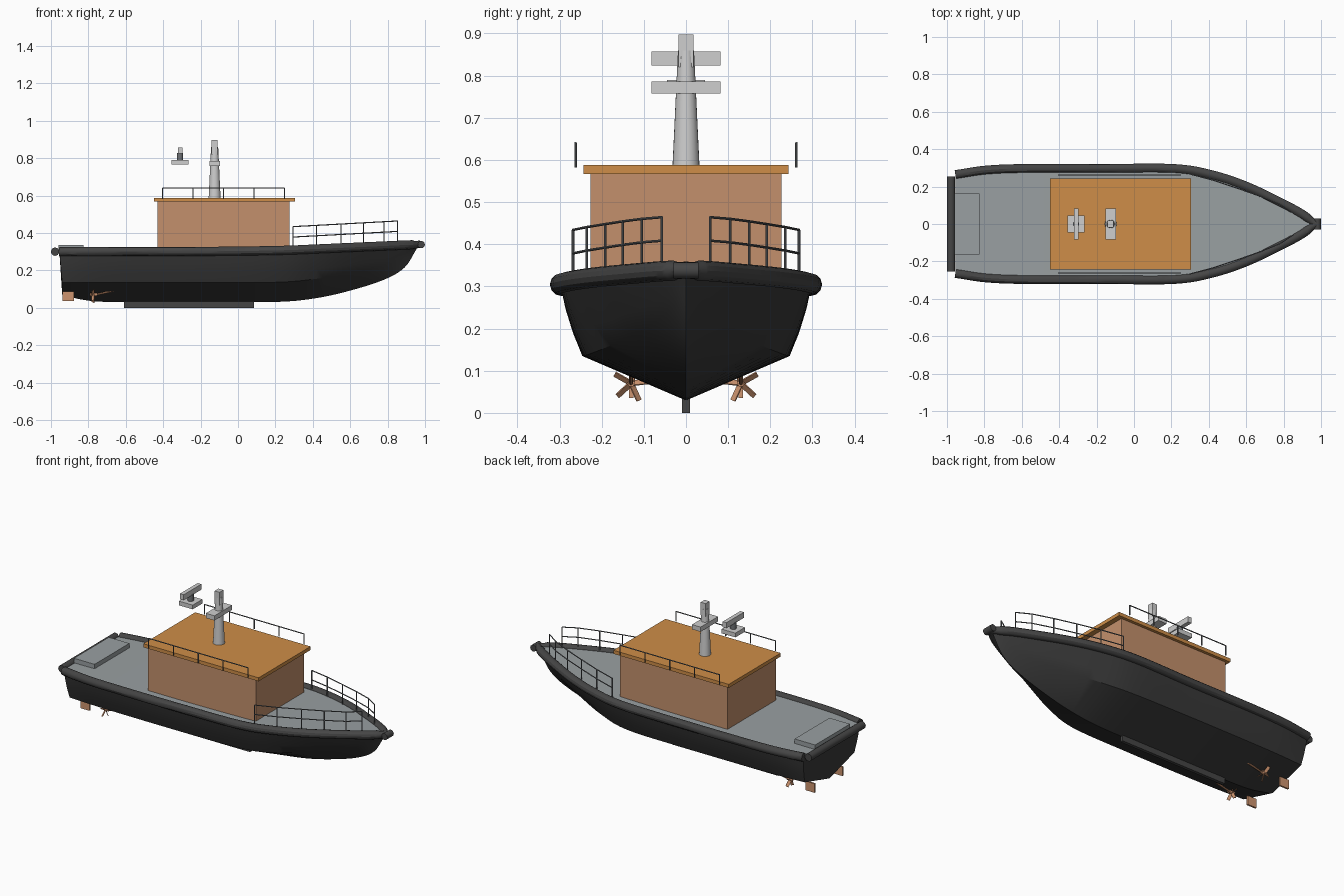
import bpy, bmesh, math
from mathutils import Vector, Matrix

if "Cube" in bpy.data.objects:
    bpy.data.objects.remove(bpy.data.objects["Cube"])


def material(name, r, g, b):
    m = bpy.data.materials.new(name)
    m.use_nodes = True
    m.diffuse_color = (r, g, b, 1)
    m.node_tree.nodes["Principled BSDF"].inputs["Base Color"].default_value = (r, g, b, 1)
    return m


BLACK = material("hull black", 0.04, 0.04, 0.04)
RUBBER = material("fender rubber", 0.06, 0.06, 0.06)
DECK = material("deck grey", 0.32, 0.35, 0.36)
TAN = material("cabin tan", 0.55, 0.28, 0.15)
ORANGE = material("roof orange", 0.62, 0.27, 0.065)
PALE = material("mast pale grey", 0.62, 0.62, 0.62)
STEEL = material("rail steel", 0.16, 0.17, 0.18)
COPPER = material("copper", 0.62, 0.30, 0.16)


def add(name, bm, mat, smooth=False):
    bmesh.ops.recalc_face_normals(bm, faces=bm.faces)
    mesh = bpy.data.meshes.new(name)
    bm.to_mesh(mesh)
    bm.free()
    obj = bpy.data.objects.new(name, mesh)
    bpy.context.collection.objects.link(obj)
    mesh.materials.append(mat)
    if smooth:
        bpy.ops.object.select_all(action="DESELECT")
        obj.select_set(True)
        bpy.context.view_layer.objects.active = obj
        bpy.ops.object.shade_smooth_by_angle(angle=math.radians(30))
    return obj


def box(name, x, y, z, mat):
    """Box from (low, high) pairs."""
    bm = bmesh.new()
    size = [b - a for a, b in (x, y, z)]
    mid = [(a + b) / 2 for a, b in (x, y, z)]
    bmesh.ops.create_cube(bm, size=1, matrix=Matrix.Translation(mid) @ Matrix.Diagonal((*size, 1)))
    return add(name, bm, mat)


def rod_into(bm, a, b, r1, r2=None, sides=8):
    a, b = Vector(a), Vector(b)
    turn = (b - a).to_track_quat("Z", "Y").to_matrix().to_4x4()
    bmesh.ops.create_cone(bm, cap_ends=True, segments=sides, radius1=r1, radius2=r2 or r1,
                          depth=(b - a).length, matrix=Matrix.Translation((a + b) / 2) @ turn)


def rod(name, a, b, r1, mat, r2=None, sides=24):
    bm = bmesh.new()
    rod_into(bm, a, b, r1, r2, sides)
    return add(name, bm, mat, True)


def smooth_rows(rows, steps=5):
    """Catmull-Rom interpolation through rows of values."""
    p = [Vector(r) for r in rows]
    p = [2 * p[0] - p[1]] + p + [2 * p[-1] - p[-2]]
    out = []
    for i in range(1, len(p) - 2):
        a, b, c, d = p[i - 1:i + 3]
        for k in range(steps):
            t = k / steps
            out.append(0.5 * (2 * b + (c - a) * t + (2 * a - 5 * b + 4 * c - d) * t * t
                              + (3 * b - a - 3 * c + d) * t ** 3))
    return out + [p[-2]]


# Hull stations: x, sheer half-width, sheer z, chine half-width, chine z, keel z
stations = smooth_rows([
    (-0.955, 0.264, 0.300, 0.232, 0.135, 0.070),
    (-0.78, 0.289, 0.301, 0.241, 0.135, 0.036),
    (-0.55, 0.297, 0.302, 0.245, 0.135, 0.030),
    (-0.15, 0.297, 0.302, 0.245, 0.135, 0.030),
    (0.22, 0.296, 0.307, 0.236, 0.137, 0.032),
    (0.42, 0.262, 0.315, 0.190, 0.155, 0.052),
    (0.60, 0.202, 0.323, 0.125, 0.185, 0.092),
    (0.78, 0.117, 0.331, 0.060, 0.225, 0.150),
    (0.89, 0.058, 0.336, 0.024, 0.270, 0.215),
    (0.955, 0.012, 0.338, 0.004, 0.325, 0.315),
])


def half_section(s):
    x, sy, sz, cy, cz, kz = s
    rake = 0.015 if x < -0.95 else 0
    side = [(x + rake * (1 - t), cy + (sy - cy) * t + 0.006 * math.sin(math.pi * t) * cy / 0.24,
             cz + (sz - cz) * t) for t in (0, 0.33, 0.67, 1)]
    return [(x + rake, 0, kz)] + side


bm = bmesh.new()
rings = []
for s in stations:
    half = half_section(s)
    pts = [(x, -y, z) for x, y, z in reversed(half[1:])] + half
    rings.append([bm.verts.new(p) for p in pts])
for a, b in zip(rings, rings[1:]):
    for i in range(len(a) - 1):
        bm.faces.new((a[i], a[i + 1], b[i + 1], b[i]))
bm.faces.new(rings[0])
bm.faces.new(rings[-1])
add("hull", bm, BLACK, True)

# Deck follows the sheer
bm = bmesh.new()
edges = [[bm.verts.new((s[0], side * s[1], s[2] + 0.008)) for side in (-1, 1)] for s in stations]
for a, b in zip(edges, edges[1:]):
    bm.faces.new((a[0], b[0], b[1], a[1]))
add("deck", bm, DECK)


# Rubber fender along each side, round the transom and at the bow
def fender(name, side):
    path = [(s[0], side * s[1], s[2]) for s in stations] + [(0.972, 0, 0.339)]
    bm = bmesh.new()
    rings = []
    for i, p in enumerate(path):
        d = Vector(path[min(i + 1, len(path) - 1)]) - Vector(path[max(i - 1, 0)])
        out = Vector((d.y, -d.x, 0)).normalized()
        r = 0.024 if i < len(path) - 3 else 0.02
        ring = []
        for k in range(12):
            t = math.tau * k / 12
            ring.append(bm.verts.new(Vector(p) + out * r * math.cos(t) + Vector((0, 0, r * math.sin(t)))))
        rings.append(ring)
    for a, b in zip(rings, rings[1:]):
        for k in range(12):
            bm.faces.new((a[k - 1], a[k], b[k], b[k - 1]))
    bm.faces.new(rings[0])
    bm.faces.new(rings[-1])
    add(name, bm, RUBBER, True)


fender("left_fender", 1)
fender("right_fender", -1)
rod("stern_fender", (-0.978, -0.253, 0.3), (-0.978, 0.253, 0.3), 0.022, RUBBER)
rod("bow_fender", (0.98, -0.03, 0.338), (0.98, 0.03, 0.338), 0.019, RUBBER)

# Keel bar, hatch, cabin and roof
box("keel_bar", (-0.61, 0.085), (-0.009, 0.009), (0, 0.04), RUBBER)
box("aft_hatch", (-0.96, -0.825), (-0.163, 0.163), (0.3, 0.335), DECK)
box("cabin", (-0.43, 0.275), (-0.226, 0.226), (0.3, 0.568), TAN)
box("roof", (-0.45, 0.305), (-0.243, 0.243), (0.567, 0.588), ORANGE)

# Mast and radar
rod("mast", (-0.125, 0, 0.585), (-0.125, 0, 0.86), 0.032, PALE, 0.019)
box("mast_head", (-0.141, -0.109), (-0.018, 0.018), (0.82, 0.897), PALE)
box("mast_platform", (-0.153, -0.097), (-0.082, 0.082), (0.758, 0.786), PALE)
box("radar_base", (-0.355, -0.265), (-0.045, 0.045), (0.765, 0.79), PALE)
rod("radar_pedestal", (-0.31, 0, 0.788), (-0.31, 0, 0.828), 0.017, STEEL)
box("radar_scanner", (-0.322, -0.298), (-0.082, 0.082), (0.824, 0.857), PALE)


def railing(name, feet, tops, levels, r=0.003):
    """Posts from feet to tops, with rails at fractions of the post height."""
    bm = bmesh.new()
    feet, tops = [Vector(f) for f in feet], [Vector(t) for t in tops]
    for f, t in zip(feet, tops):
        rod_into(bm, f, t, r)
    for level in levels:
        pts = [f.lerp(t, level) for f, t in zip(feet, tops)]
        for a, b in zip(pts, pts[1:]):
            rod_into(bm, a, b, r)
    add(name, bm, STEEL, True)


bow_posts = [(0.295, 0.268), (0.42, 0.235), (0.55, 0.192), (0.67, 0.15), (0.78, 0.105), (0.853, 0.057)]
for side, label in ((1, "left"), (-1, "right")):
    # Railings
    xs = [-0.403 + 0.163 * i for i in range(5)]
    railing(label + "_roof_rail", [(x, side * 0.262, 0.582) for x in xs],
            [(x, side * 0.262, 0.64) for x in xs], [1])
    rise = [(x - 0.295) * 0.054 for x, y in bow_posts]
    railing(label + "_bow_rail", [(x, side * y, 0.318 + h) for (x, y), h in zip(bow_posts, rise)],
            [(x, side * y, 0.434 + h) for (x, y), h in zip(bow_posts, rise)], [0.52, 1])
    # Rudder
    y = side * 0.13
    box(label + "_rudder", (-0.937, -0.878), (y - 0.005, y + 0.005), (0.035, 0.088), COPPER)
    # Propeller: hub with five pitched blades
    bm = bmesh.new()
    rod_into(bm, (-0.79, y, 0.07), (-0.755, y, 0.07), 0.008, sides=12)
    for k in range(5):
        spin = Matrix.Translation((-0.775, y, 0.07)) @ Matrix.Rotation(math.tau * k / 5 + 0.2 * side, 4, "X")
        pitch = Matrix.Rotation(math.radians(50 * side), 4, "Z")
        blade = bmesh.ops.create_cube(bm, size=1, matrix=spin @ pitch @ Matrix.Translation((0, 0, 0.025))
                                      @ Matrix.Diagonal((0.003, 0.017, 0.04, 1)))
    add(label + "_propeller", bm, COPPER)
    rod(label + "_shaft", (-0.76, y, 0.07), (-0.62, y, 0.1), 0.005, COPPER, sides=10)
